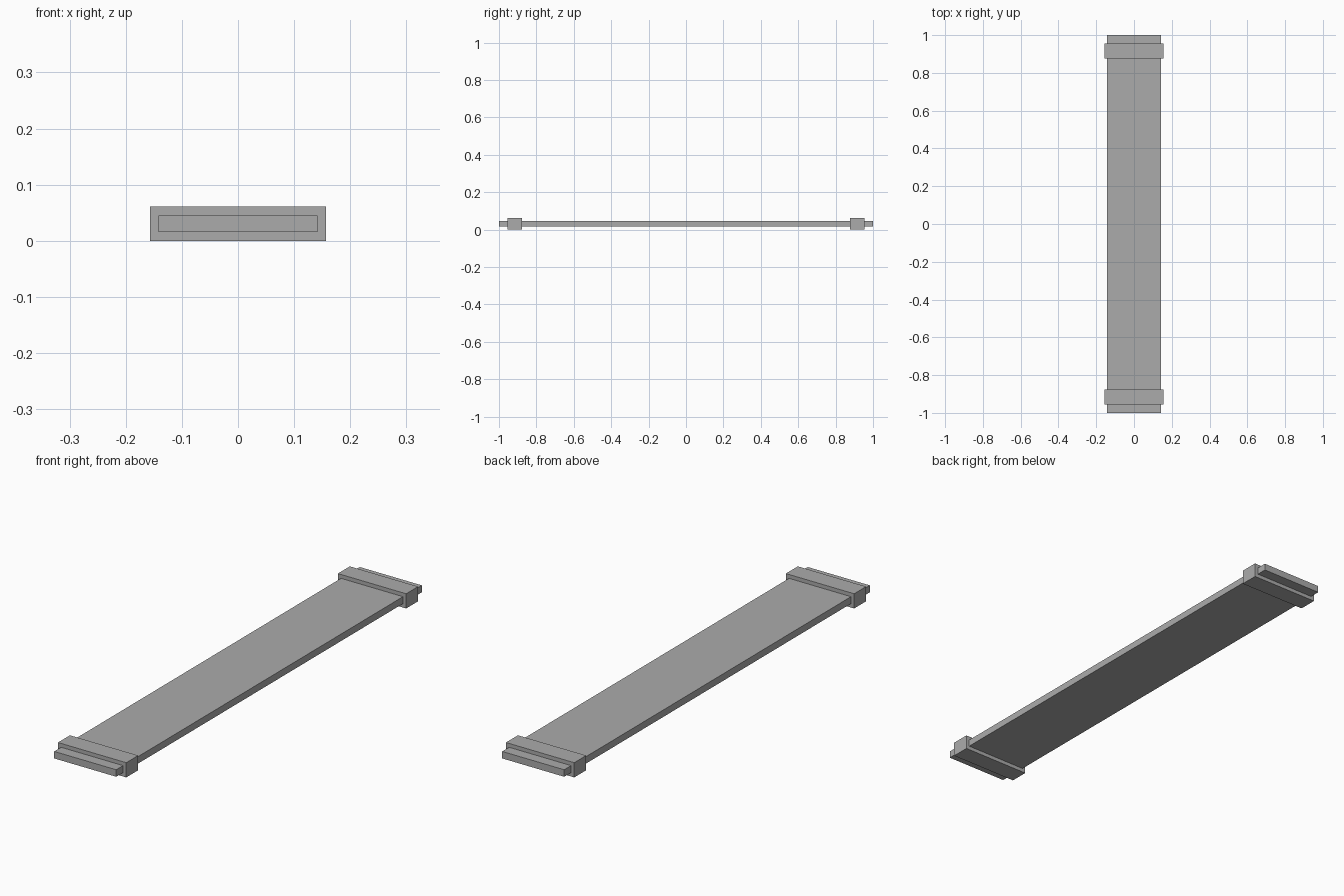
import bpy

cube = bpy.data.objects.get("Cube")
if cube:
    bpy.data.objects.remove(cube, do_unlink=True)

# One plain grey throughout
COLOUR = (0.41, 0.41, 0.41, 1.0)
grey = bpy.data.materials.new("plain_grey")
grey.use_nodes = True
grey.diffuse_color = COLOUR
grey.node_tree.nodes["Principled BSDF"].inputs["Base Color"].default_value = COLOUR

MID_Z = 0.0305


def box(name, size, y=0.0):
    """Sharp-edged block centred on the plank's mid height."""
    bpy.ops.mesh.primitive_cube_add(size=1, location=(0, y, MID_Z))
    obj = bpy.context.object
    obj.name = obj.data.name = name
    obj.scale = size
    bpy.ops.object.transform_apply(location=False, rotation=False, scale=True)
    obj.data.materials.append(grey)
    return obj


# Long flat plank
box("plank", (0.284, 2.0, 0.029))

# Thicker band wrapped around the plank near each end
for name, side in (("front_band", -1), ("back_band", 1)):
    box(name, (0.313, 0.078, 0.061), side * 0.916)
